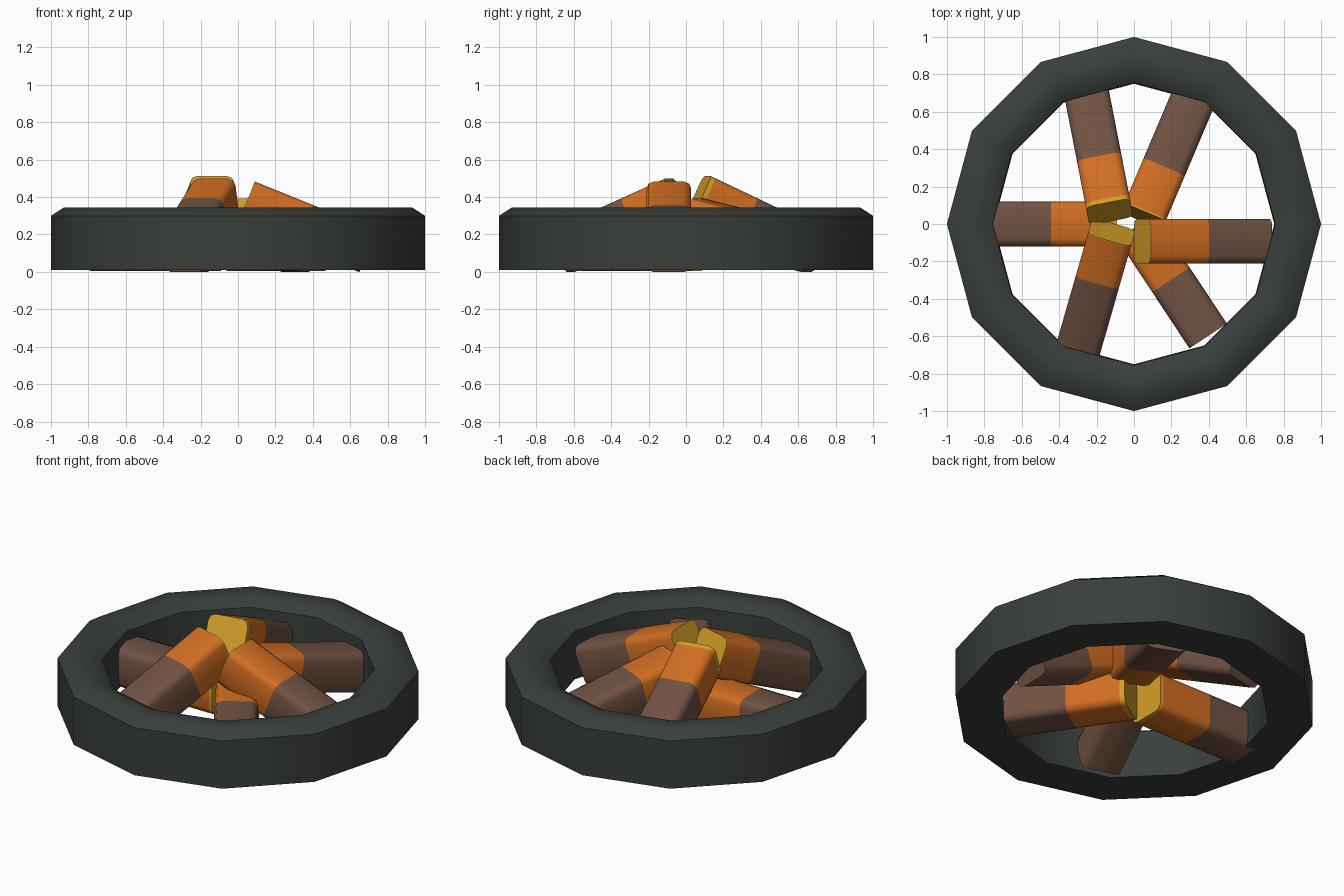
import bpy, bmesh, math
from mathutils import Vector

if "Cube" in bpy.data.objects:
    bpy.data.objects.remove(bpy.data.objects["Cube"])


def mat(name, col):
    m = bpy.data.materials.new(name)
    m.diffuse_color = (*col, 1)
    m.use_nodes = True
    m.node_tree.nodes["Principled BSDF"].inputs["Base Color"].default_value = m.diffuse_color
    return m


STONE = mat("dark stone", (0.040, 0.049, 0.042))
BROWN = mat("bark brown", (0.165, 0.085, 0.056))
ORANGE = mat("ember orange", (0.64, 0.155, 0.016))
YELLOW = mat("glowing yellow", (0.66, 0.35, 0.022))


def finish(name, bm, mats, angle):
    bmesh.ops.recalc_face_normals(bm, faces=bm.faces)
    me = bpy.data.meshes.new(name)
    bm.to_mesh(me)
    bm.free()
    for m in mats:
        me.materials.append(m)
    ob = bpy.data.objects.new(name, me)
    bpy.context.collection.objects.link(ob)
    bpy.ops.object.select_all(action='DESELECT')
    ob.select_set(True)
    bpy.context.view_layer.objects.active = ob
    bpy.ops.object.shade_smooth_by_angle(angle=math.radians(angle))


def bridge(bm, a, b, index=0):
    n = len(a)
    for i in range(n):
        j = (i + 1) % n
        bm.faces.new((a[i], a[j], b[j], b[i])).material_index = index


# Twelve-sided ring: profile (radius, height) swept round z
profile = [(0.75, 0.01), (1.0, 0.01), (1.0, 0.30), (0.93, 0.345), (0.83, 0.345), (0.755, 0.30)]
bm = bmesh.new()
loops = []
for i in range(12):
    a = math.radians(30 * i)
    loops.append([bm.verts.new((r * math.cos(a), r * math.sin(a), z)) for r, z in profile])
for i in range(12):
    bridge(bm, loops[i], loops[(i + 1) % 12])
finish("fire_ring", bm, [STONE], 50)

# Rounded square log section, top face at w = 0
SIZE, R, LENGTH = 0.24, 0.04, 0.70
section = []
for k in range(4):
    c = math.radians(90 * k + 45)
    cv = math.copysign(SIZE / 2 - R, math.cos(c))
    cw = math.copysign(SIZE / 2 - R, math.sin(c)) - SIZE / 2
    for s in (0, 45, 90):
        a = math.radians(90 * k + s)
        section.append((cv + R * math.cos(a), cw + R * math.sin(a)))


def log(name, tip, heading, tilt, burn, band):
    """tip = middle of the top edge at the inner end; the log runs outward and down."""
    h, t = math.radians(heading), math.radians(tilt)
    d = Vector((math.cos(h), math.sin(h), 0))
    along = d * math.cos(t) - Vector((0, 0, math.sin(t)))
    up = d * math.sin(t) + Vector((0, 0, math.cos(t)))
    side = Vector((-d.y, d.x, 0))
    bm = bmesh.new()
    rings = [[bm.verts.new(Vector(tip) + along * u + side * v + up * w) for v, w in section]
             for u in (0, band, burn, LENGTH)]
    for i, index in enumerate((2, 1, 0)):      # yellow tip, orange, brown
        bridge(bm, rings[i], rings[i + 1], index)
    bm.faces.new(rings[0]).material_index = 2
    bm.faces.new(rings[-1]).material_index = 0
    finish(name, bm, [BROWN, ORANGE, YELLOW], 46)


# Logs: two on the floor, one low, three stacked on top
log("log_left", (-0.09, 0.0, 0.245), 180, 0, 0.355, 0.02)
log("log_front_right", (0.01, -0.015, 0.245), -56.5, 0, 0.34, 0.03)
log("log_back_right", (0.06, 0.065, 0.392), 67, 13, 0.27, 0.01)
log("log_right", (0.09, -0.092, 0.483), 0, 22, 0.335, 0.004)
log("log_back_left", (-0.14, 0.115, 0.513), 101, 25, 0.28, 0.025)
log("log_front_left", (-0.133, -0.09, 0.499), 254, 23.5, 0.26, 0.006)
